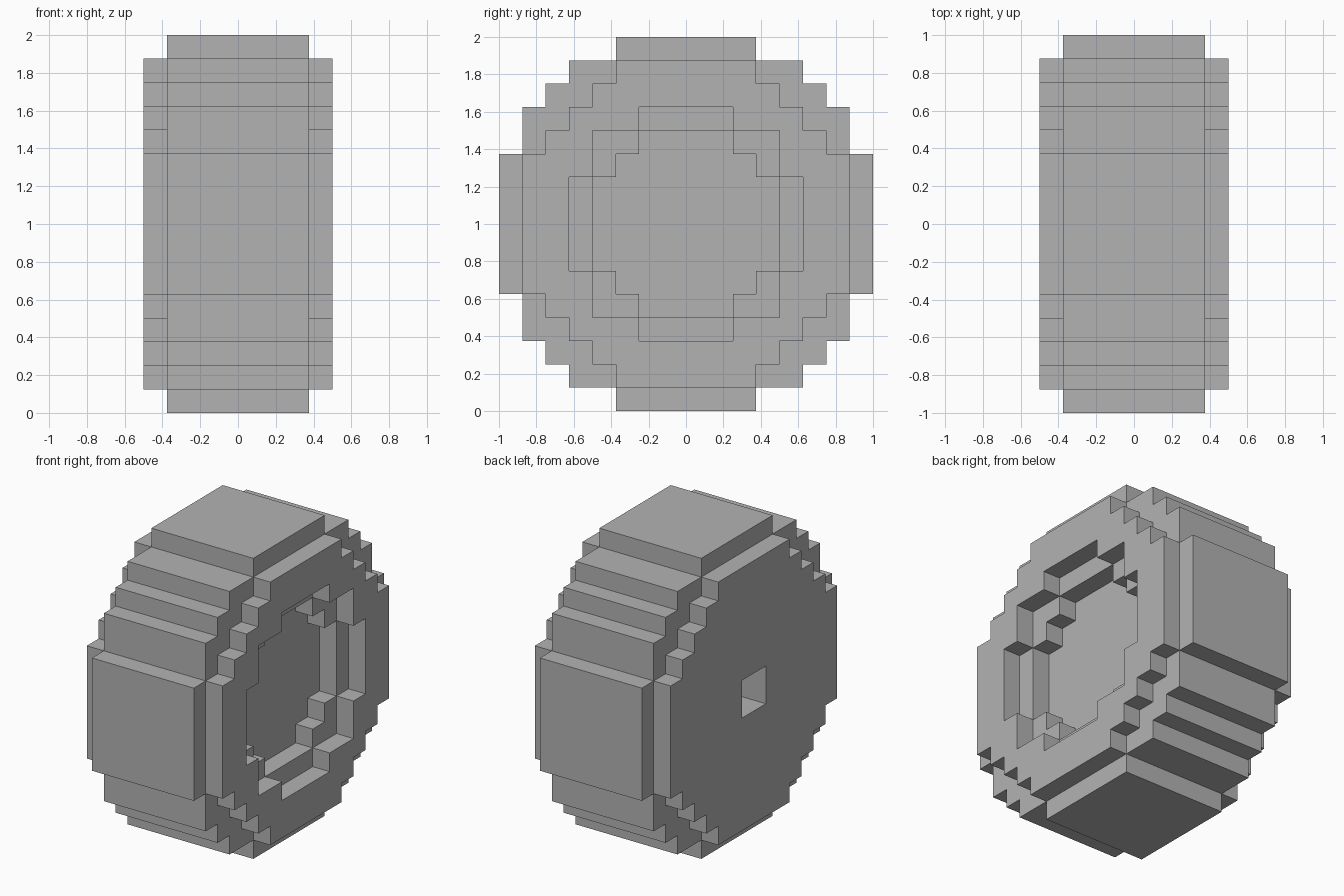
import bpy
import bmesh

UNIT = 0.125  # size of one block step

default = bpy.data.objects.get("Cube")
if default:
    bpy.data.objects.remove(default, do_unlink=True)

# One flat grey for the whole wheel
grey = bpy.data.materials.new("plain grey")
grey.use_nodes = True
colour = (0.45, 0.45, 0.45, 1)
grey.diffuse_color = colour
grey.node_tree.nodes["Principled BSDF"].inputs["Base Color"].default_value = colour


def stepped_outline(steps):
    """Mirror the stair corners (y, z) of one quarter into a closed outline."""
    quarter = []
    for i, (y, z) in enumerate(steps):
        quarter.append((y, z))
        if i + 1 < len(steps):
            quarter.append((y, steps[i + 1][1]))
    lower = [(y, -z) for y, z in reversed(quarter)]
    half = quarter + lower
    return half + [(-y, z) for y, z in reversed(half)]


def stepped_disc(name, steps, x0, x1):
    """Extrude a stair-stepped outline along x."""
    bm = bmesh.new()
    verts = [bm.verts.new((x0 * UNIT, y * UNIT, z * UNIT + 1))
             for y, z in stepped_outline(steps)]
    cap = bm.faces.new(verts)
    side = bmesh.ops.extrude_face_region(bm, geom=[cap])["geom"]
    moved = [v for v in side if isinstance(v, bmesh.types.BMVert)]
    bmesh.ops.translate(bm, verts=moved, vec=((x1 - x0) * UNIT, 0, 0))
    bmesh.ops.recalc_face_normals(bm, faces=bm.faces)
    mesh = bpy.data.meshes.new(name)
    bm.to_mesh(mesh)
    bm.free()
    mesh.materials.append(grey)
    obj = bpy.data.objects.new(name, mesh)
    bpy.context.collection.objects.link(obj)
    return obj


def combine(target, other, operation):
    """Apply an exact boolean and discard the helper."""
    mod = target.modifiers.new(operation.lower(), "BOOLEAN")
    mod.operation = operation
    mod.solver = "EXACT"
    mod.object = other
    bpy.context.view_layer.objects.active = target
    bpy.ops.object.modifier_apply(modifier=mod.name)
    bpy.data.objects.remove(other, do_unlink=True)


# Wide tread, with a smaller sidewall stepping out on both sides
wheel = stepped_disc("wheel", [(3, 8), (5, 7), (6, 6), (7, 5), (8, 3)], -3, 3)
sidewalls = stepped_disc("sidewalls", [(3, 7), (4, 6), (5, 5), (6, 4), (7, 3)], -4, 4)
combine(wheel, sidewalls, "UNION")

# Two-step rim recess on the outer side
rim_opening = stepped_disc("rim_opening", [(2, 5), (4, 4), (5, 2)], 3, 5)
combine(wheel, rim_opening, "DIFFERENCE")
hub_recess = stepped_disc("hub_recess", [(2, 4), (3, 3), (4, 2)], 2, 3.5)
combine(wheel, hub_recess, "DIFFERENCE")

# Square axle socket on the inner side
axle_socket = stepped_disc("axle_socket", [(1, 1)], -5, 0)
combine(wheel, axle_socket, "DIFFERENCE")
